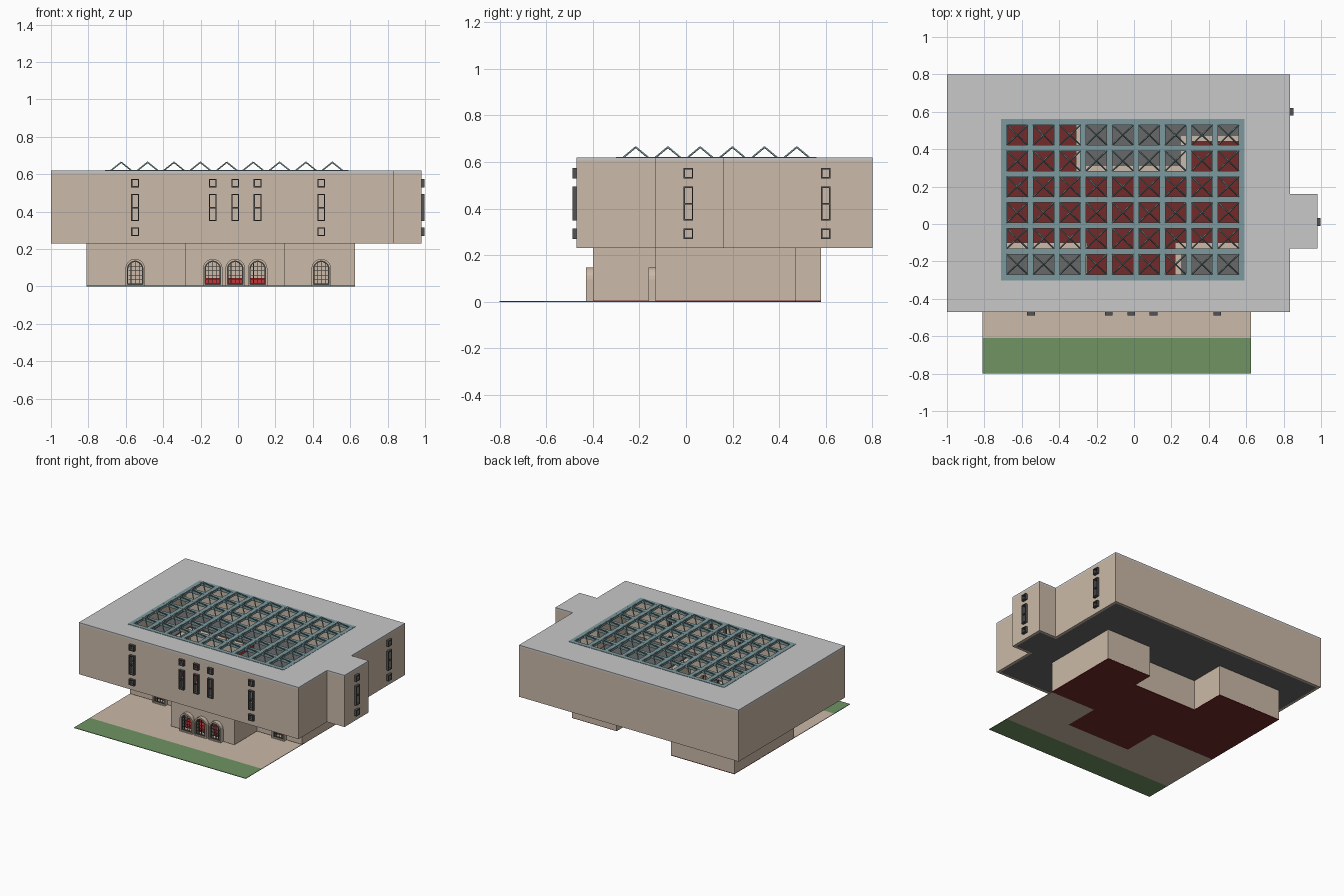
import bpy, bmesh, math
from mathutils import Vector, Matrix

if "Cube" in bpy.data.objects:
    bpy.data.objects.remove(bpy.data.objects["Cube"])


def material(name, rgb):
    m = bpy.data.materials.new(name)
    lin = [((c / 255 + 0.055) / 1.055) ** 2.4 for c in rgb]
    m.diffuse_color = (*lin, 1)
    m.use_nodes = True
    m.node_tree.nodes["Principled BSDF"].inputs["Base Color"].default_value = m.diffuse_color
    return m


TAN = material("tan stone", (203, 186, 168))
ROOF = material("light grey roof", (200, 200, 200))
GREY = material("floor grey", (104, 104, 104))
RED = material("dark red floor", (114, 42, 42))
BRIGHT = material("bright red", (195, 55, 55))
GREEN = material("grass green", (112, 148, 100))
TEAL = material("teal frame", (124, 154, 158))
DARK = material("dark frame", (82, 82, 84))


def finish(name, bm, mat):
    bmesh.ops.recalc_face_normals(bm, faces=bm.faces)
    me = bpy.data.meshes.new(name)
    bm.to_mesh(me)
    bm.free()
    me.materials.append(mat)
    ob = bpy.data.objects.new(name, me)
    bpy.context.collection.objects.link(ob)
    return ob


def add_box(bm, lo, hi, mat=Matrix()):
    c = [(a + b) / 2 for a, b in zip(lo, hi)]
    s = [b - a for a, b in zip(lo, hi)]
    bmesh.ops.create_cube(bm, size=1, matrix=mat @ Matrix.Translation(c) @ Matrix.Diagonal((*s, 1)))


def box(name, lo, hi, mat):
    bm = bmesh.new()
    add_box(bm, lo, hi)
    return finish(name, bm, mat)


def slab(name, loops, z0, z1, mat):
    """Flat plate from an outline and optional hole outlines."""
    bm = bmesh.new()
    for pts in loops:
        vs = [bm.verts.new((x, y, z0)) for x, y in pts]
        for i in range(len(vs)):
            bm.edges.new((vs[i - 1], vs[i]))
    bmesh.ops.triangle_fill(bm, use_beauty=True, edges=bm.edges[:], normal=(0, 0, 1))
    out = bmesh.ops.extrude_face_region(bm, geom=bm.faces[:])
    top = [v for v in out["geom"] if isinstance(v, bmesh.types.BMVert)]
    bmesh.ops.translate(bm, verts=top, vec=(0, 0, z1 - z0))
    return finish(name, bm, mat)


def inset(pts, t):
    """Offset a counter-clockwise right-angled outline inwards."""
    res = []
    for i, p in enumerate(pts):
        p = Vector(p)
        a = (p - Vector(pts[i - 1])).normalized()
        b = (Vector(pts[(i + 1) % len(pts)]) - p).normalized()
        res.append(p + t * Vector((-a.y - b.y, a.x + b.x)))
    return [(v.x, v.y) for v in res]


def add_prism(bm, pts, y0, y1, mat):
    a = [bm.verts.new(mat @ Vector((x, y0, z))) for x, z in pts]
    b = [bm.verts.new(mat @ Vector((x, y1, z))) for x, z in pts]
    bm.faces.new(a)
    bm.faces.new(b[::-1])
    for i in range(len(a)):
        bm.faces.new((a[i - 1], b[i - 1], b[i], a[i]))


def add_ring(bm, outer, inner, y0, y1, mat):
    rows = [[bm.verts.new(mat @ Vector((x, y, z))) for x, z in pts]
            for pts, y in ((outer, y0), (outer, y1), (inner, y1), (inner, y0))]
    for k in range(4):
        r, s = rows[k], rows[(k + 1) % 4]
        for i in range(len(r)):
            bm.faces.new((r[i - 1], s[i - 1], s[i], r[i]))


def arch(w, z0, z1):
    pts = [(-w, z0), (w, z0)]
    return pts + [(w * math.cos(a), z1 - w + w * math.sin(a))
                  for a in [math.pi * i / 10 for i in range(11)]]


def rect(w, z0, z1):
    return [(-w, z0), (w, z0), (w, z1), (-w, z1)]


def add_bar(bm, a, b, r):
    a, b = Vector(a), Vector(b)
    d = b - a
    m = Matrix.Translation((a + b) / 2) @ d.to_track_quat('Z', 'Y').to_matrix().to_4x4()
    bmesh.ops.create_cone(bm, cap_ends=True, segments=4, radius1=r, radius2=r, depth=d.length, matrix=m)


def cut(ob, cutter):
    mod = ob.modifiers.new("openings", 'BOOLEAN')
    mod.operation, mod.object, mod.solver = 'DIFFERENCE', cutter, 'EXACT'
    bpy.context.view_layer.objects.active = ob
    bpy.ops.object.modifier_apply(modifier=mod.name)
    bpy.data.objects.remove(cutter)


UPPER = [(-1, -.47), (.835, -.47), (.835, -.13), (.98, -.13), (.98, .16), (.835, .16), (.835, .8), (-1, .8)]
LOWER = [(-.81, -.13), (-.28, -.13), (-.28, -.40), (.25, -.40), (.25, -.13), (.625, -.13),
         (.625, .47), (.25, .47), (.25, .31), (-.28, .31), (-.28, .58), (-.81, .58)]
SKY = [(-.71, -.30), (.59, -.30), (.59, .56), (-.71, .56)]

# Ground: lawn, paved forecourt and red floor
box("lawn", (-.81, -.80, 0), (.625, -.61, .004), GREEN)
slab("forecourt", [[(-.81, -.61), (.625, -.61)] + LOWER[5::-1]], 0, .004, TAN)
slab("ground_floor", [LOWER], 0, .006, RED)

# Walls, upper floor and roof
lower = slab("lower_walls", [LOWER, inset(LOWER, .03)], .004, .232, TAN)
upper = slab("upper_walls", [UPPER, inset(UPPER, .02)], .23, .606, TAN)
slab("upper_floor", [inset(UPPER, .005), LOWER], .231, .24, GREY)
slab("roof", [UPPER, SKY], .606, .62, ROOF)

# Upper windows: front stacks and side stacks
TALL, TOP, LOW = (.35, .495), (.53, .575), (.27, .315)
stacks = [(Matrix.Translation((x, -.47, 0)), full) for x, full in
          ((-.55, 1), (-.135, 0), (-.015, 0), (.105, 0), (.445, 1))]
stacks += [(Matrix.Translation((x, y, 0)) @ Matrix.Rotation(math.pi / 2, 4, 'Z'), 1)
           for x, y in ((.98, .01), (.835, .6))]
cutter, frames = bmesh.new(), bmesh.new()
for m, full in stacks:
    for z0, z1 in ([TALL, TOP, LOW] if full else [TALL, TOP]):
        add_prism(cutter, rect(.0175, z0 + .003, z1 - .003), -.05, .05, m)
        add_ring(frames, rect(.021, z0, z1), rect(.015, z0 + .006, z1 - .006), -.018, .01, m)
    add_box(frames, (-.015, -.014, .418), (.015, -.006, .424), m)
cut(upper, finish("upper_cutter", cutter, TAN))
finish("upper_window_frames", frames, DARK)

# Arched ground windows with stone surrounds and bars
cutter, stone, bars = bmesh.new(), bmesh.new(), bmesh.new()
for x, y in ((-.55, -.13), (-.135, -.40), (-.015, -.40), (.105, -.40), (.445, -.13)):
    m = Matrix.Translation((x, y, 0))
    add_prism(cutter, arch(.043, .012, .136), -.05, .05, m)
    add_ring(stone, arch(.052, .004, .148), arch(.042, .010, .136), -.03, .005, m)
    add_ring(bars, arch(.0425, .010, .1365), arch(.037, .015, .131), -.018, -.008, m)
    for u in (-.022, 0, .022):
        add_box(bars, (u - .0018, -.015, .012), (u + .0018, -.011, .132 - abs(u) * .3), m)
    for z in (.035, .06, .085, .108):
        add_box(bars, (-.036, -.015, z - .0015), (.036, -.011, z + .0015), m)
cut(lower, finish("lower_cutter", cutter, TAN))
finish("arch_surrounds", stone, TAN)
finish("arch_window_bars", bars, DARK)

# Interior bench behind the entrance and a railing beside the stair opening
box("entrance_bench", (-.19, -.34, .006), (.16, -.30, .045), BRIGHT)
box("red_railing", (-.265, .33, .24), (-.257, .56, .28), BRIGHT)

# Skylight grid: 9 by 6 cells with open pyramids
NX, NY = 9, 6
px, py, h = (1.30 - .03) / NX, (.86 - .03) / NY, .016
grid, pyr = bmesh.new(), bmesh.new()
for i in range(NX + 1):
    x = -.695 + i * px
    add_box(grid, (x - h, -.30, .602), (x + h, .56, .622))
for j in range(NY + 1):
    y = -.285 + j * py
    add_box(grid, (-.71, y - h, .603), (.59, y + h, .6225))
for i in range(NX):
    for j in range(NY):
        cx, cy = -.695 + (i + .5) * px, -.285 + (j + .5) * py
        for sx in (-1, 1):
            for sy in (-1, 1):
                add_bar(pyr, (cx + sx * .055, cy + sy * .053, .62), (cx, cy, .664), .0042)
finish("skylight_grid", grid, TEAL)
finish("skylight_pyramids", pyr, TEAL)
